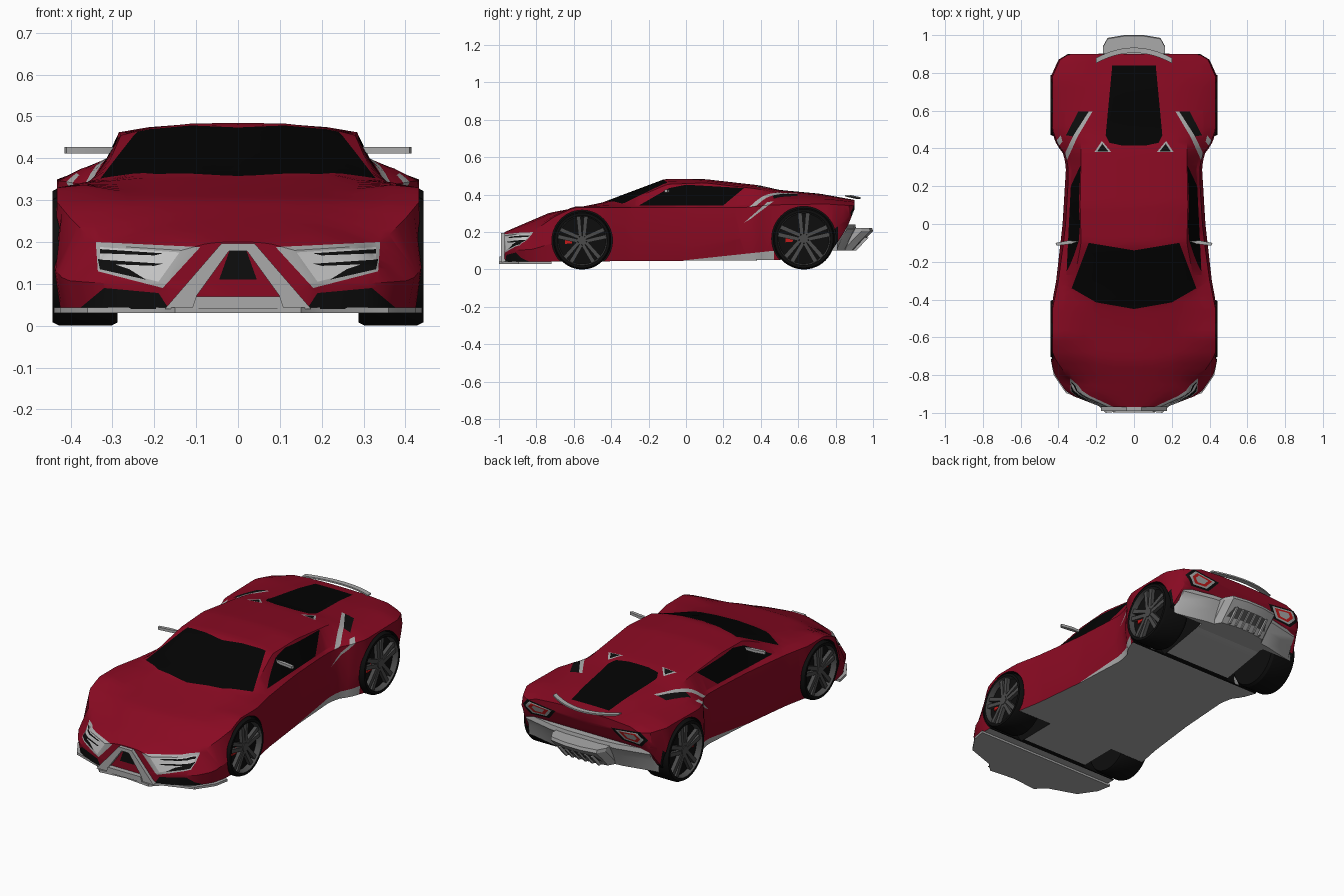
import bpy
import bmesh
import math
from mathutils import Vector

if "Cube" in bpy.data.objects:
    bpy.data.objects.remove(bpy.data.objects["Cube"])

COLOURS = {
    "red paint": (.25, .003, .016), "black glass": (.001, .001, .001),
    "tyre black": (.004, .004, .004), "trim grey": (.40, .40, .40),
    "lamp silver": (.60, .60, .60), "rim grey": (.07, .07, .07),
    "lamp red": (.55, .01, .01)}
NAMES = list(COLOURS)
RED, GLASS, BLACK, GREY, SILVER, RIM, LAMP = range(len(NAMES))
MATS = []
for label, rgb in COLOURS.items():
    m = bpy.data.materials.new(label)
    m.use_nodes = True
    m.diffuse_color = (*rgb, 1)
    m.node_tree.nodes["Principled BSDF"].inputs["Base Color"].default_value = (*rgb, 1)
    MATS.append(m)


def put(axis, t, a, b):
    return Vector(((t, a, b), (a, t, b), (a, b, t))[axis])


def curve(y, pts):
    """Linear interpolation through (y, value) pairs."""
    for (ya, va), (yb, vb) in zip(pts, pts[1:]):
        if y <= yb:
            return va + (vb - va) * max(0, y - ya) / (yb - ya)
    return pts[-1][1]


def loft(bm, rings, loop=False, mats=None, mat=RED):
    rows = [[bm.verts.new(p) for p in ring] for ring in rings]
    n = len(rows[0])
    for a, b in zip(rows, rows[1:] + rows[:1] if loop else rows[1:]):
        for i in range(n - 1 if loop else n):
            f = bm.faces.new((a[i], a[(i + 1) % n], b[(i + 1) % n], b[i]))
            f.material_index = mats[i] if mats else mat
    if not loop:
        for cap in (rows[0], rows[-1]):
            bm.faces.new(cap).material_index = mat


def prism(bm, axis, pts, lo, hi, mat=GREY, sides=(1, -1)):
    """Extruded outline, repeated on each side of the car."""
    for s in sides:
        rings = [[put(axis, t, *p) for p in pts] for t in (lo, hi)]
        for ring in rings:
            for p in ring:
                p.x *= s
        loft(bm, rings, mat=mat)


def finish(name, bm, recalc=True):
    if recalc:
        bmesh.ops.recalc_face_normals(bm, faces=bm.faces[:])
    for f in bm.faces:
        f.smooth = True
    for e in bm.edges:
        e.smooth = e.calc_face_angle(0) < math.radians(28)
    me = bpy.data.meshes.new(name)
    bm.to_mesh(me)
    bm.free()
    for m in MATS:
        me.materials.append(m)
    ob = bpy.data.objects.new(name, me)
    bpy.context.scene.collection.objects.link(ob)
    return ob


def inside(p, poly):
    hit = False
    for (ax, ay), (bx, by) in zip(poly, poly[1:] + poly[:1]):
        if (ay > p[1]) != (by > p[1]) and p[0] < ax + (p[1] - ay) * (bx - ax) / (by - ay):
            hit = not hit
    return hit


def paint(bm, axis, sign, poly, mat, limit=.3, mirror=True):
    """Cut an outline into the faces turned to one axis and colour its inside."""
    for s in (1, -1) if mirror else (1,):
        pts = [(a if axis == 0 else a * s, b) for a, b in poly]
        view = put(axis, sign * (s if axis == 0 else 1), 0, 0)
        u, v = [i for i in range(3) if i != axis]
        los = [min(c) for c in zip(*pts)]
        his = [max(c) for c in zip(*pts)]

        def chosen():
            bm.normal_update()
            return [f for f in bm.faces if f.normal.dot(view) > limit and all(
                min(w.co[k] for w in f.verts) < hi and max(w.co[k] for w in f.verts) > lo
                for k, lo, hi in zip((u, v), los, his))]
        for (a, b), (c, d) in zip(pts, pts[1:] + pts[:1]):
            faces = chosen()
            geom = faces + list({e for f in faces for e in f.edges}) + list({w for f in faces for w in f.verts})
            bmesh.ops.bisect_plane(bm, geom=geom, dist=1e-5, plane_co=put(axis, 0, a, b),
                                   plane_no=put(axis, 0, d - b, a - c).normalized())
        for f in chosen():
            mid = f.calc_center_median()
            if inside((mid[u], mid[v]), pts):
                f.material_index = mat


# Body shell: section curves along the length
WIDE = [(-.97, .17), (-.9, .35), (-.8, .42), (-.72, .44), (-.45, .44), (-.3, .412), (0, .378),
        (.3, .36), (.37, .373), (.42, .41), (.5, .44), (.78, .44), (.87, .4), (.9, .35)]
FLOOR = [(-.97, .04), (.5, .05), (.78, .1), (.86, .22), (.9, .32)]
LEAN = [(-.97, .035), (-.85, .085), (-.68, .008), (-.45, .008), (-.1, .016), (.2, .016), (.4, .008)]
SHOULDER = [(-.97, .18), (-.82, .2), (-.7, .285), (-.6, .33), (.3, .33), (.45, .345), (.75, .35), (.9, .34)]
BELT_X = [(-.97, .11), (-.9, .245), (-.8, .335), (-.7, .36), (-.45, .375), (-.3, .36), (0, .345), (.3, .33),
          (.42, .355), (.5, .375), (.8, .35), (.9, .29)]
BELT_Z = [(-.97, .187), (-.82, .212), (-.7, .292), (-.6, .336), (-.4, .342), (.3, .342), (.45, .375),
          (.75, .378), (.9, .36)]
ROOF_X = [(-.97, .08), (-.9, .19), (-.8, .25), (-.45, .28), (-.34, .325), (-.1, .28), (.1, .285),
          (.37, .28), (.5, .28), (.9, .2)]
ROOF_Z = [(-.97, .195), (-.82, .238), (-.7, .298), (-.45, .348), (-.34, .352), (-.1, .455), (.1, .463),
          (.37, .432), (.5, .41), (.9, .367)]
SPINE = [(-.97, .2), (-.73, .303), (-.56, .335), (-.45, .357), (-.11, .485), (.1, .483),
         (.39, .45), (.5, .425), (.715, .405), (.9, .372)]


def section(y):
    w, lo, sh = (curve(y, c) for c in (WIDE, FLOOR, SHOULDER))
    rx, rz, top = (curve(y, c) for c in (ROOF_X, ROOF_Z, SPINE))
    half = [(w - .015, lo), (w, lo + (sh - lo) * .42), (w - curve(y, LEAN), sh), (curve(y, BELT_X), curve(y, BELT_Z))]
    half += [(rx * t, top - (top - rz) * t ** 3) for t in (1, .75, .4)]
    return [Vector((x, y, z)) for x, z in [(0, lo)] + half + [(0, top)] + [(-x, z) for x, z in half[::-1]]]


STEPS = 64
bm = bmesh.new()
loft(bm, [section(-.97 + 1.87 * i / STEPS) for i in range(STEPS + 1)])
body = finish("body_shell", bm)

# Wheel arches
AXLES = {"front": (-.555, .155), "rear": (.63, .165)}
GAP = .007
WELL = .21
bm = bmesh.new()
for y, r in AXLES.values():
    ring = [(y + (r + GAP) * math.cos(k * math.tau / 48), r + (r + GAP) * math.sin(k * math.tau / 48))
            for k in range(48)]
    prism(bm, 0, ring, WELL, .6, BLACK)
cutter = finish("arch_cutter", bm)
cutter.hide_render = True
mod = body.modifiers.new("arches", 'BOOLEAN')
mod.operation, mod.solver, mod.object = 'DIFFERENCE', 'EXACT', cutter
cut = bpy.data.meshes.new_from_object(body.evaluated_get(bpy.context.evaluated_depsgraph_get()))
bm = bmesh.new()
bm.from_mesh(cut)
bpy.data.objects.remove(body)
bpy.data.objects.remove(cutter)
bpy.data.meshes.remove(cut)

# Floor and arch linings
bm.normal_update()
for f in bm.faces:
    c = f.calc_center_median()
    f.material_index = GREY if f.normal.z < -.9 and c.z < .12 else RED
    for y, r in AXLES.values():
        if abs(c.x) > WELL - .005 and math.hypot(c.y - y, c.z - r) < r + GAP + .0005:
            f.material_index = BLACK

# Glass
paint(bm, 2, 1, [(-.24, -.1), (0, -.14), (.24, -.1), (.33, -.34), (.2, -.415), (0, -.45),
                 (-.2, -.415), (-.33, -.34)], GLASS, mirror=False)
paint(bm, 2, 1, [(.115, .84), (.15, .47), (.13, .43), (.06, .415), (-.06, .415), (-.13, .43),
                 (-.15, .47), (-.115, .84)], GLASS, mirror=False)
paint(bm, 0, 1, [(-.25, .343), (-.09, .435), (0, .453), (.31, .435), (.2, .343)], GLASS, .4)
# Rear shoulder scoops, roof vents and sill trim
paint(bm, 2, 1, [(.22, .595), (.295, .595), (.36, .47), (.3, .46)], BLACK)
paint(bm, 2, 1, [(.22, .595), (.24, .595), (.32, .47), (.363, .38), (.363, .32), (.3, .46)], GREY)
paint(bm, 0, 1, [(.31, .25), (.345, .27), (.47, .365), (.435, .36)], GREY)
paint(bm, 2, 1, [(.12, .38), (.21, .38), (.17, .44)], GREY)
paint(bm, 2, 1, [(.135, .383), (.195, .383), (.168, .425)], BLACK)
paint(bm, 0, 1, [(-.05, .03), (0, .05), (.47, .1), (.47, .03)], GREY)
# Headlights, intakes and grille
paint(bm, 1, -1, [(.34, .2), (.09, .188), (.18, .09), (.335, .13)], GREY, .2)
paint(bm, 1, -1, [(.33, .188), (.14, .175), (.19, .105), (.33, .14)], SILVER, .2)
paint(bm, 1, -1, [(.335, .16), (.26, .135), (.22, .11), (.33, .135)], BLACK, .2)
for z in (.148, .173):
    paint(bm, 1, -1, [(.33, z + .01), (.18, z), (.2, z - .005), (.33, z)], BLACK, .2)
paint(bm, 1, -1, [(.32, .09), (.19, .078), (.165, .04), (.38, .04)], BLACK)
paint(bm, 1, -1, [(.02, .18), (.045, .11), (-.045, .11), (-.02, .18)], BLACK, mirror=False)
# Tail lights, as nested rings
for size, mat in ((1, BLACK), (.78, GREY), (.6, LAMP), (.38, GREY)):
    paint(bm, 1, 1, [(.285 + x * size, .302 + z * size) for x, z in
                     ((-.115, .022), (-.06, -.04), (.055, -.047), (.1, 0), (.06, .042))], mat, .2)
finish("body_shell", bm, recalc=False)

# Front splitter and nose frame
bm = bmesh.new()
prism(bm, 2, [(0, -.985), (.15, -1), (.2, -.95), (.36, -.895), (.425, -.8), (.44, -.72), (0, -.72)], .03, .043)
finish("front_splitter", bm)
bm = bmesh.new()
prism(bm, 1, [(.175, .04), (.04, .196), (0, .196), (0, .178), (.022, .178), (.1, .07), (.1, .04)], -.99, -.95)
prism(bm, 1, [(.11, .04), (.1, .07), (-.1, .07), (-.11, .04)], -.998, -.95, sides=(1,))
finish("nose_frame", bm)


def tail_block(name, half, levels):
    """Block leaning outward at the back: half outline (x, y shift) at each (height, rear y)."""
    bm = bmesh.new()
    outline = half + [(-x, dy) for x, dy in half[::-1]]
    loft(bm, [[Vector((x, max(y + dy, .74 if abs(x) < WELL else .806), z)) for x, dy in outline]
              for z, y in levels], mat=GREY)
    bmesh.ops.recalc_face_normals(bm, faces=bm.faces[:])
    return name, bm


# Rear bumper, diffuser and fins
finish(*tail_block("rear_bumper", [(.2, -.3), (.201, -.09), (.211, -.09), (.4, -.09), (.38, -.04), (.2, 0), (.1, .01)],
                   [(.1, .845), (.17, .875), (.215, .9), (.24, .895)]))
name, bm = tail_block("rear_diffuser", [(.165, -.3), (.165, -.06), (.14, -.015), (.05, 0)],
                      [(.1, .9), (.15, .945), (.205, 1), (.222, .995)])
paint(bm, 1, 1, [(.13, .13), (.11, .175), (0, .175), (0, .13)], RIM)
finish(name, bm)
bm = bmesh.new()
for x in (.02, .06, .1):
    prism(bm, 0, [(.86, .1), (.91, .1), (.975, .17), (.9, .18)], x - .005, x + .005)
finish("diffuser_fins", bm)

# Tail wing
bm = bmesh.new()
arc = []
for i in range(13):
    t = i / 6 - 1
    y, z = .92 - .055 * t * t, .378 + .012 * t * t
    arc.append([Vector((.2 * t, y + dy, z + dz)) for dy, dz in ((-.014, 0), (.014, 0), (.014, .008), (-.014, .008))])
loft(bm, arc, mat=GREY)
finish("tail_wing", bm)

# Door mirrors
bm = bmesh.new()
prism(bm, 2, [(.29, -.09), (.33, -.105), (.41, -.115), (.415, -.1), (.35, -.088)], .412, .427)
finish("door_mirrors", bm)

# Wheels
for end, (yc, r) in AXLES.items():
    for side, s in (("left", 1), ("right", -1)):
        bm = bmesh.new()
        profile = [(.288, 0), (.288, .95), (.303, 1), (.427, 1), (.443, .95), (.443, .86), (.412, .82), (.412, 0.01)]
        turns = [k * math.tau / 48 for k in range(48)]
        loft(bm, [[Vector((x, yc + q * r * math.cos(a), r + q * r * math.sin(a))) for x, q in profile]
                  for a in turns], True, [BLACK] * 5 + [RIM, BLACK])
        bmesh.ops.remove_doubles(bm, verts=bm.verts[:], dist=1e-5)
        for k in range(5):
            for d in (-1, 1):
                a = math.pi / 2 + k * math.tau / 5
                shape = [(.1, a), (.2, a + d * .7), (.84, a + d * .24), (.84, a + d * .07)]
                prism(bm, 0, [(yc + q * r * math.cos(w), r + q * r * math.sin(w)) for q, w in shape],
                      .41, .432, RIM, (1,))
        hub = [(yc + .15 * r * math.cos(a), r + .15 * r * math.sin(a)) for a in turns[::4]]
        prism(bm, 0, hub, .41, .435, RIM, (1,))
        prism(bm, 0, [(yc - dy * r, r + dz * r) for dy, dz in ((.35, -.1), (.6, -.12), (.6, .12), (.35, .1))],
              .41, .42, LAMP, (1,))
        bmesh.ops.scale(bm, vec=(s, 1, 1), verts=bm.verts[:])
        finish(f"{end}_{side}_wheel", bm)
